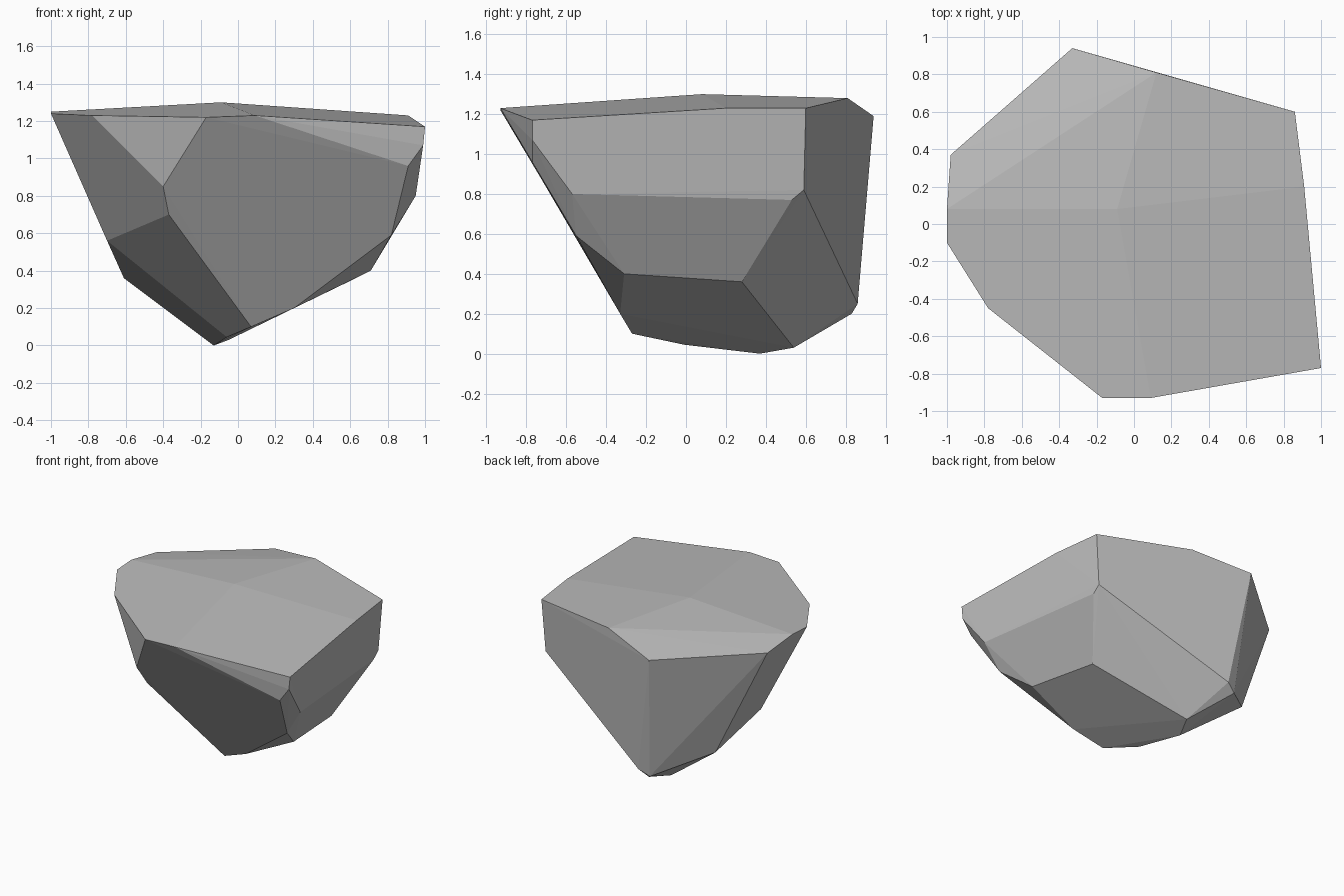
import bpy, bmesh, math

if "Cube" in bpy.data.objects:
    bpy.data.objects.remove(bpy.data.objects["Cube"])

# Corner points of the faceted boulder
RIM = [(-.33, .94, 1.19), (.12, .81, 1.28), (.86, .60, 1.23), (.91, .20, 1.23),
       (1, -.77, 1.17), (.09, -.93, 1.23), (-.17, -.93, 1.22), (-.78, -.45, 1.23),
       (-1, -.10, 1.24), (-1, .08, 1.25), (-.98, .37, 1.205)]
PEAK = [(-.09, .08, 1.30)]
WAIST = [(.99, -.77, 1.07), (.91, -.77, .96), (.95, -.57, .80), (.82, -.55, .59),
         (.83, .53, .77), (.83, .59, .82), (-.40, -.71, .85), (-.37, -.62, .70),
         (-.70, .05, .56)]
BASE = [(.71, -.31, .40), (.63, .28, .36), (.30, -.33, .20), (.07, -.27, .10),
        (-.06, -.01, .045), (-.13, .37, 0), (-.05, .54, .03), (-.26, .83, .20),
        (-.18, .86, .25), (-.61, .50, .36)]

# Wrap the corners in a convex shell and merge nearly flat triangles
bm = bmesh.new()
for p in RIM + PEAK + WAIST + BASE:
    bm.verts.new(p)
bmesh.ops.convex_hull(bm, input=bm.verts)
loose = [v for v in bm.verts if not v.link_faces]
bmesh.ops.delete(bm, geom=loose, context='VERTS')
bmesh.ops.dissolve_limit(bm, angle_limit=math.radians(1.5),
                         verts=bm.verts, edges=bm.edges)
bmesh.ops.recalc_face_normals(bm, faces=bm.faces)

mesh = bpy.data.meshes.new("boulder")
bm.to_mesh(mesh)
bm.free()

# Stone colour
stone = bpy.data.materials.new("grey_stone")
stone.diffuse_color = (.5, .5, .5, 1)
stone.use_nodes = True
stone.node_tree.nodes["Principled BSDF"].inputs["Base Color"].default_value = stone.diffuse_color
mesh.materials.append(stone)

boulder = bpy.data.objects.new("boulder", mesh)
bpy.context.collection.objects.link(boulder)
